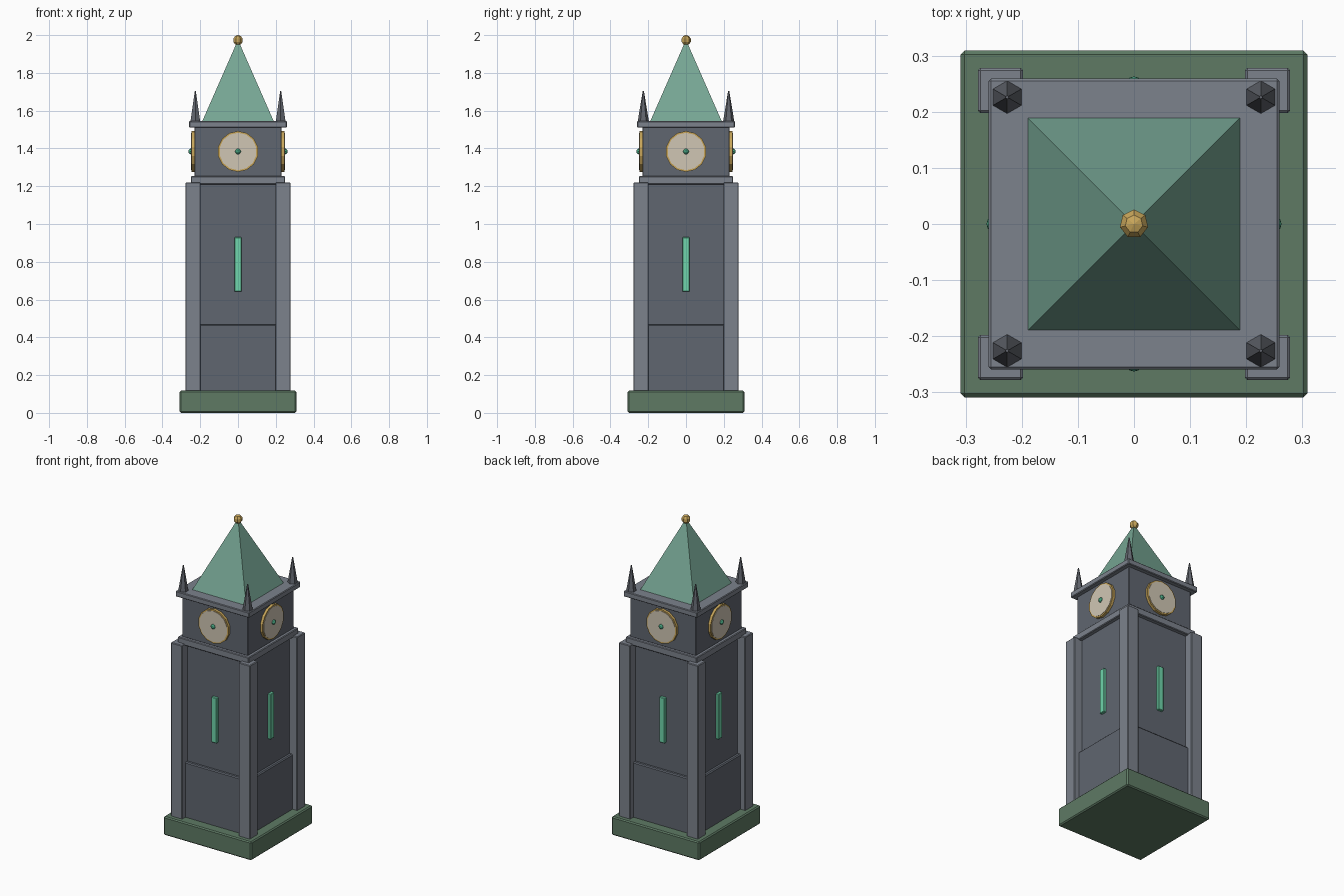
import bpy, bmesh, math
from mathutils import Matrix, Vector

if "Cube" in bpy.data.objects:
    bpy.data.objects.remove(bpy.data.objects["Cube"])


def mat(name, r, g, b):
    m = bpy.data.materials.new(name)
    lin = [((c / 255 + 0.055) / 1.055) ** 2.4 for c in (r, g, b)]
    m.diffuse_color = (*lin, 1)
    m.use_nodes = True
    m.node_tree.nodes["Principled BSDF"].inputs["Base Color"].default_value = m.diffuse_color
    return m


WALL = mat("wall_stone", 96, 102, 112)
TRIM = mat("trim_stone", 124, 130, 140)
SPIKE = mat("dark_stone", 98, 102, 110)
MOSS = mat("mossy_green", 94, 122, 100)
COPPER = mat("copper_green", 118, 166, 148)
GOLD = mat("gold", 200, 166, 90)
CREAM = mat("cream", 208, 198, 180)
GLOW = mat("mint_glass", 112, 214, 172)
HUB = mat("hub_green", 70, 160, 125)


def finish(name, bm, material, bevel=0):
    me = bpy.data.meshes.new(name)
    bm.to_mesh(me)
    bm.free()
    ob = bpy.data.objects.new(name, me)
    bpy.context.collection.objects.link(ob)
    me.materials.append(material)
    if bevel:
        mod = ob.modifiers.new("edge_bevel", 'BEVEL')
        mod.width = bevel
        mod.segments = 1
    return ob


def box(name, x, y, z0, z1, hx, hy, material, bevel=0.004, rot=Matrix()):
    bm = bmesh.new()
    m = rot @ Matrix.Translation((x, y, (z0 + z1) / 2)) @ Matrix.Diagonal((2 * hx, 2 * hy, z1 - z0, 1))
    bmesh.ops.create_cube(bm, size=1, matrix=m)
    return finish(name, bm, material, bevel)


def cone(name, sides, r1, r2, depth, m, material):
    bm = bmesh.new()
    bmesh.ops.create_cone(bm, cap_ends=True, segments=sides, radius1=r1, radius2=r2, depth=depth, matrix=m)
    return finish(name, bm, material)


def ball(name, u, v, r, m, material):
    bm = bmesh.new()
    bmesh.ops.create_uvsphere(bm, u_segments=u, v_segments=v, radius=r, matrix=m)
    return finish(name, bm, material)


# Stacked square body
for name, z0, z1, h, material, bev in (
        ("base_slab", 0, 0.118, 0.309, MOSS, 0.007),
        ("lower_shaft", 0.11, 0.468, 0.245, WALL, 0.006),
        ("upper_shaft", 0.46, 1.22, 0.225, WALL, 0.004),
        ("lower_cornice", 1.21, 1.253, 0.25, TRIM, 0.004),
        ("clock_chamber", 1.25, 1.52, 0.231, WALL, 0.004),
        ("upper_cornice", 1.51, 1.545, 0.259, TRIM, 0.004)):
    box(name, 0, 0, z0, z1, h, h, material, bev)

# Corner piers and pinnacles
for sx in (-1, 1):
    for sy in (-1, 1):
        box("corner_pier", sx * 0.238, sy * 0.238, 0.11, 1.22, 0.04, 0.04, TRIM)
        cone("pinnacle", 6, 0.03, 0.003, 0.165,
             Matrix.Translation((sx * 0.226, sy * 0.226, 1.6225)) @ Matrix.Rotation(math.pi / 6, 4, 'Z')
             @ Matrix.Rotation(math.pi / 6, 4, 'Z'), SPIKE)

# Pyramid roof and finial
cone("roof", 4, 0.191 * math.sqrt(2), 0, 0.435,
     Matrix.Translation((0, 0, 1.7575)) @ Matrix.Rotation(math.pi / 4, 4, 'Z'), COPPER)
ball("finial", 7, 5, 0.027, Matrix.Translation((0, 0, 1.973)), GOLD)

# Clock and slit window on each side
for i in range(4):
    rot = Matrix.Rotation(i * math.pi / 2, 4, 'Z')
    box("slit_window", 0, -0.229, 0.642, 0.93, 0.019, 0.013, GLOW, 0.003, rot)

    def facing(d):
        return rot @ Matrix.Translation((0, -d, 1.384)) @ Matrix.Rotation(math.pi / 2, 4, 'X')

    cone("clock_rim", 14, 0.108, 0.108, 0.02, facing(0.237), GOLD)
    cone("clock_face", 14, 0.099, 0.099, 0.02, facing(0.2395), CREAM)
    ball("clock_hub", 8, 6, 0.016, facing(0.247), HUB)
